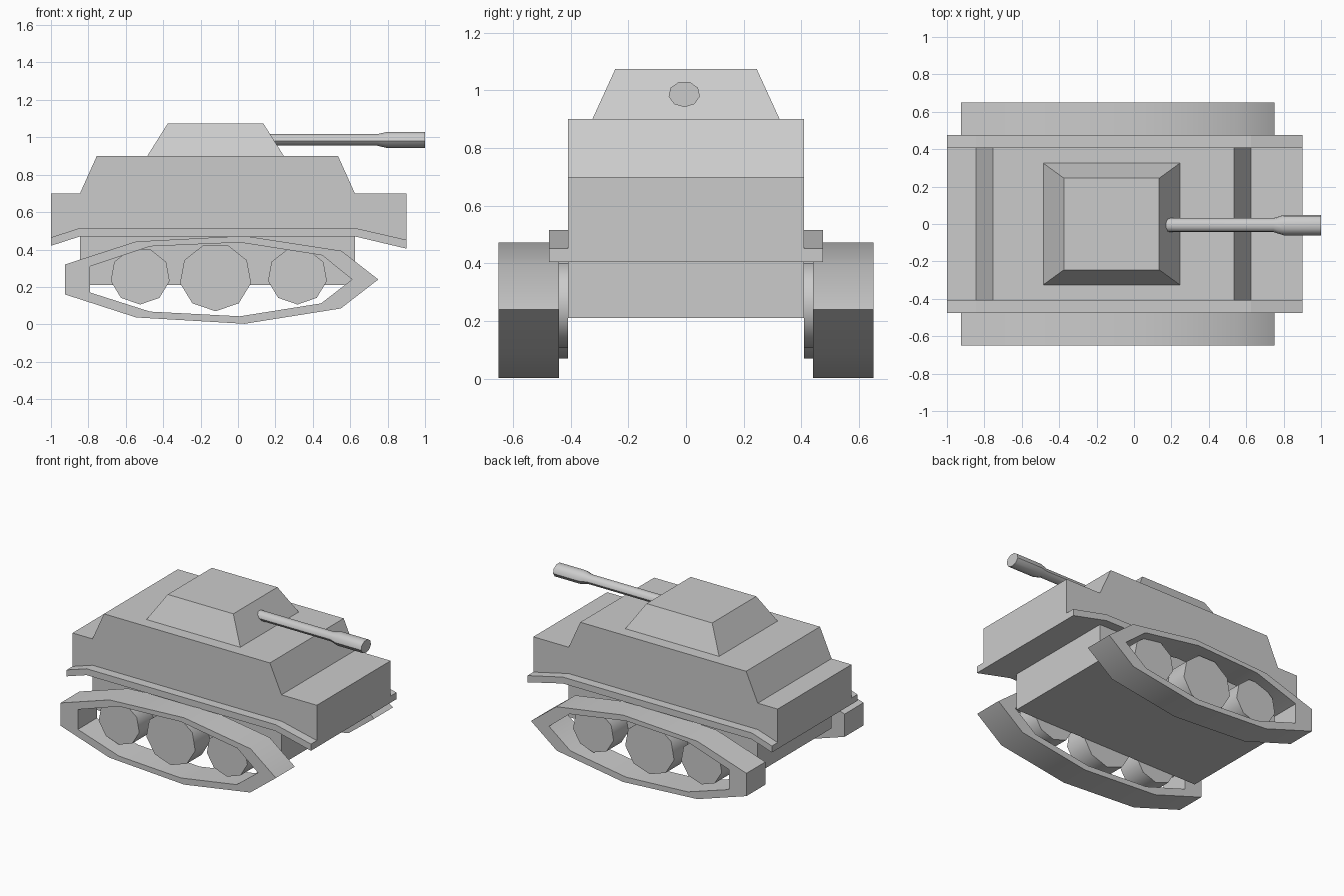
import bpy, bmesh, math

if "Cube" in bpy.data.objects:
    bpy.data.objects.remove(bpy.data.objects["Cube"])


def finish(name, bm, mirror=False, smooth=None):
    bmesh.ops.recalc_face_normals(bm, faces=bm.faces)
    me = bpy.data.meshes.new(name)
    bm.to_mesh(me)
    bm.free()
    ob = bpy.data.objects.new(name, me)
    bpy.context.collection.objects.link(ob)
    if smooth:
        bpy.ops.object.select_all(action='DESELECT')
        ob.select_set(True)
        bpy.context.view_layer.objects.active = ob
        bpy.ops.object.shade_smooth_by_angle(angle=math.radians(smooth))
    if mirror:
        ob.modifiers.new("mirror", 'MIRROR').use_axis = (False, True, False)
    return ob


def loft(name, rings, caps=True, **kw):
    """Join successive rings of 3D points with quads."""
    bm = bmesh.new()
    vs = [[bm.verts.new(p) for p in r] for r in rings]
    n = len(vs[0])
    pairs = list(zip(vs, vs[1:])) + ([] if caps else [(vs[-1], vs[0])])
    for a, b in pairs:
        for i in range(n):
            j = (i + 1) % n
            bm.faces.new((a[i], a[j], b[j], b[i]))
    if caps:
        bm.faces.new(vs[0])
        bm.faces.new(vs[-1])
    return finish(name, bm, **kw)


def ring(profile, y):
    return [(x, y, z) for x, z in profile]


def extrude(name, profile, y0, y1, **kw):
    return loft(name, [ring(profile, y0), ring(profile, y1)], **kw)


def nonagon(rx, rz, cx, cz):
    """Nine-sided outline with a corner at the bottom."""
    return [(cx + rx * math.sin(k * math.tau / 9), cz - rz * math.cos(k * math.tau / 9))
            for k in range(9)]


def rect(x0, x1, y, z):
    return [(x0, -y, z), (x1, -y, z), (x1, y, z), (x0, y, z)]


# hull
under = [(0.90, 0.405), (0.625, 0.47), (-0.845, 0.47), (-1.0, 0.42)]
deck = [(-1.0, 0.70), (-0.845, 0.70), (-0.755, 0.90),
        (0.535, 0.90), (0.625, 0.70), (0.90, 0.70)]
extrude("upper_hull", deck + under, -0.41, 0.41)
loft("lower_hull", [rect(-0.845, 0.625, 0.41, 0.21), rect(-0.845, 0.625, 0.41, 0.47)])

# fenders
fender = [(-1.0, 0.465), (-0.845, 0.515), (0.625, 0.515), (0.90, 0.452)] + under
extrude("fender", fender, -0.475, -0.41, mirror=True)

# turret
loft("turret", [rect(-0.485, 0.245, 0.325, 0.90), rect(-0.375, 0.135, 0.245, 1.075)])

# gun barrel with thicker muzzle
sections = [(0.10, 0.038, 0.032), (0.745, 0.038, 0.032), (0.80, 0.055, 0.045), (1.0, 0.055, 0.045)]
loft("gun_barrel", [[(x, y, z) for y, z in nonagon(ry, rz, -0.006, 0.987)]
                    for x, ry, rz in sections], smooth=45)

# tracks
outer = [(-0.925, 0.32), (-0.545, 0.443), (0.035, 0.473), (0.553, 0.393), (0.75, 0.24),
         (0.55, 0.085), (0.035, 0.003), (-0.545, 0.037), (-0.925, 0.16)]
inner = [(-0.79, 0.31), (-0.47, 0.417), (0.01, 0.438), (0.45, 0.369), (0.61, 0.24),
         (0.444, 0.112), (0.01, 0.043), (-0.47, 0.068), (-0.79, 0.17)]
loft("track", [ring(outer, -0.65), ring(outer, -0.44), ring(inner, -0.44), ring(inner, -0.65)],
     caps=False, mirror=True, smooth=32)

# road wheels
for name, x, z, rx, rz in (("rear_wheel", -0.523, 0.258, 0.160, 0.152),
                           ("middle_wheel", -0.12, 0.252, 0.193, 0.182),
                           ("front_wheel", 0.318, 0.258, 0.160, 0.152)):
    extrude(name, nonagon(rx, rz, x, z), -0.575, -0.41, mirror=True, smooth=45)
